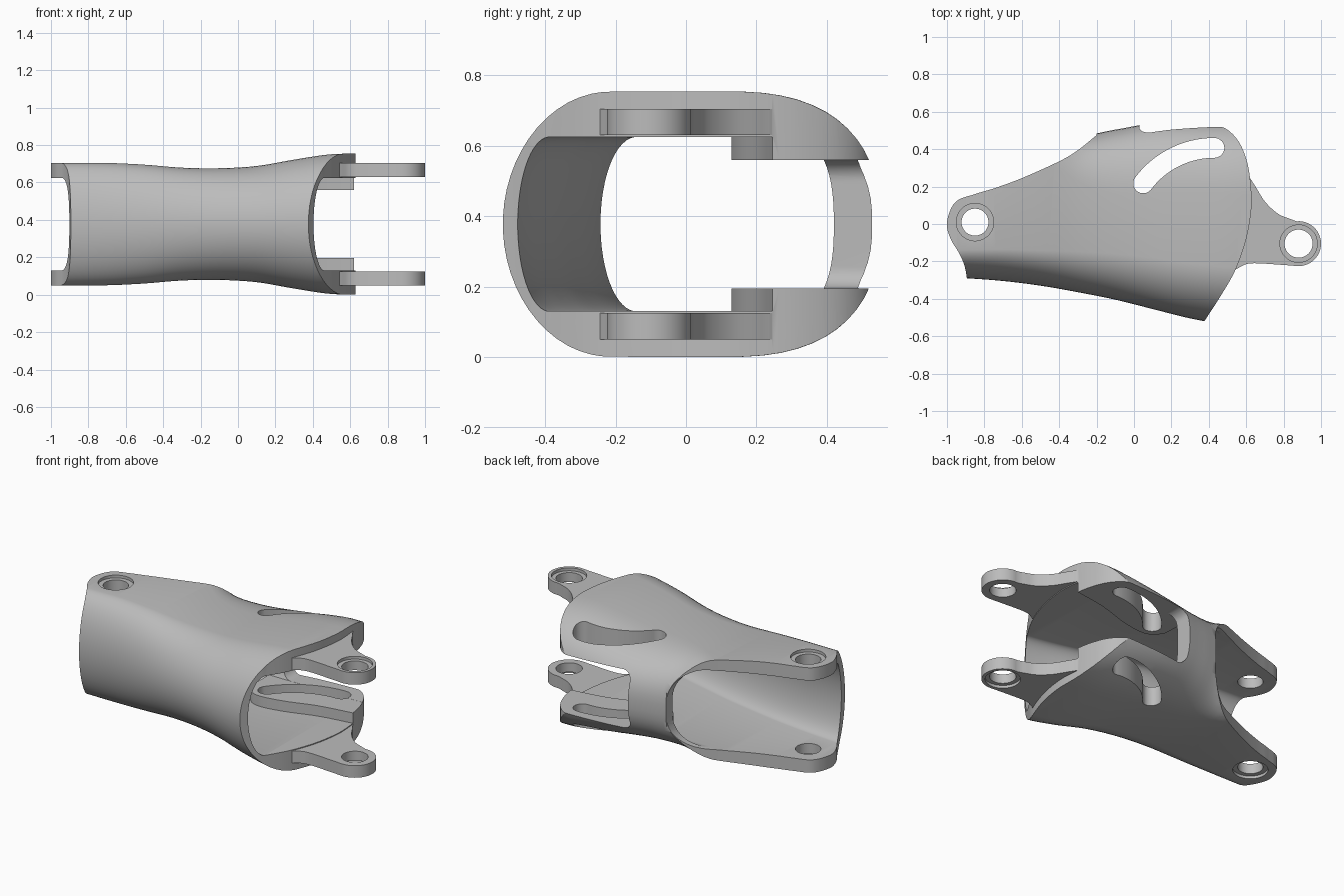
import bpy, bmesh, math
from mathutils import Vector

if "Cube" in bpy.data.objects:
    bpy.data.objects.remove(bpy.data.objects["Cube"])

MID = 0.3775       # height of the mirror plane
INNER = 0.2475     # half height of the cavity


def smooth(points, steps=6):
    """Catmull-Rom curve through points of any dimension."""
    p = [Vector(q) for q in points]
    p = [2 * p[0] - p[1]] + p + [2 * p[-1] - p[-2]]
    out = []
    for a, b, c, d in zip(p, p[1:], p[2:], p[3:]):
        for k in range(steps):
            t = k / steps
            out.append(0.5 * (2 * b + (c - a) * t + (2 * a - 5 * b + 4 * c - d) * t * t
                              + (3 * b - a - 3 * c + d) * t ** 3))
    return out + [p[-2]]


def arc(cx, cy, r, start, end, n=24):
    angles = [math.radians(start + (end - start) * i / n) for i in range(n + 1)]
    return [(cx + r * math.cos(a), cy + r * math.sin(a)) for a in angles]


def make_object(name, bm):
    bmesh.ops.recalc_face_normals(bm, faces=bm.faces)
    mesh = bpy.data.meshes.new(name)
    bm.to_mesh(mesh)
    bm.free()
    ob = bpy.data.objects.new(name, mesh)
    bpy.context.collection.objects.link(ob)
    return ob


def prism(name, outline, low, high, axis="z"):
    """Extrude an outline: xy along z, or xz along y."""
    bm = bmesh.new()
    place = (lambda p, h: (p[0], p[1], h)) if axis == "z" else (lambda p, h: (p[0], h, p[1]))
    face = bm.faces.new([bm.verts.new(place(p, low)) for p in outline])
    new = bmesh.ops.extrude_face_region(bm, geom=[face])["geom"]
    shift = Vector(place((0, 0), high - low))
    bmesh.ops.translate(bm, vec=shift, verts=[v for v in new if isinstance(v, bmesh.types.BMVert)])
    return make_object(name, bm)


def loft(name, sections, n=14):
    """Skin rounded sections given as x, front, front radius, back, back radius, half height."""
    bm = bmesh.new()
    rings = []
    for x, front, fr, back, br, h in sections:
        ring = []
        for i in range(4 * n):
            a = (i + 0.5) / (4 * n) * math.tau
            c, s = math.cos(a), math.sin(a)
            power, radius, edge = (2.5, br, back - br) if c > 0 else (2, fr, front + fr)
            y = edge + math.copysign(radius * abs(c) ** (2 / power), c)
            z = math.copysign(h * abs(s) ** (2 / power), s)
            ring.append(bm.verts.new((x, y, z)))
        rings.append(ring)
    for r, q in zip(rings, rings[1:]):
        for i in range(4 * n):
            j = (i + 1) % (4 * n)
            bm.faces.new((r[i], r[j], q[j], q[i]))
    bm.faces.new(rings[0])
    bm.faces.new(rings[-1])
    return make_object(name, bm)


def combine(ob, tool, operation):
    mod = ob.modifiers.new(operation.lower(), "BOOLEAN")
    mod.operation, mod.solver, mod.object = operation, "EXACT", tool
    bpy.context.view_layer.update()
    graph = bpy.context.evaluated_depsgraph_get()
    mesh = bpy.data.meshes.new_from_object(ob.evaluated_get(graph))
    ob.modifiers.clear()
    ob.data = mesh
    bpy.data.objects.remove(tool)


# Shell body: front, front radius, back, back radius, half height, at even steps along x
keys = [(-1.1, -.28, .15, .6, .2, .3275), (-.9, -.29, .16, .6, .2, .3275),
        (-.7, -.305, .18, .6, .2, .3275), (-.5, -.33, .2, .57, .22, .318),
        (-.3, -.365, .23, .48, .28, .302), (-.1, -.405, .26, .505, .38, .299),
        (.1, -.455, .29, .54, .42, .311), (.3, -.505, .31, .55, .43, .345),
        (.5, -.54, .33, .55, .43, .374), (.7, -.56, .34, .54, .43, .377)]
sections = smooth(keys, 5)
shell = loft("finger_shell", sections)

# Side outline trims the shell ends and the rear edge
left_edge = smooth([(-.2, .475), (-.3, .395), (-.4, .335), (-.6, .245), (-.75, .19), (-.85, .16),
                    (-.955, .117), (-1, .01), (-.98, -.08), (-.93, -.165), (-.9, -.25),
                    (-.885, -.4), (-.88, -.7)])
right_edge = smooth([(.28, -.68), (.37, -.53), (.46, -.39), (.54, -.25), (.6, -.08), (.627, .08),
                     (.625, .2), (.605, .33), (.56, .44), (.49, .51), (.4, .535), (.3, .57), (.2, .7)])
outline = left_edge + right_edge + [(.2, .8), (-.2, .8)]
combine(shell, prism("trim", outline, -1, 1), "INTERSECT")

# Cavity, leaving thick pads around the slots
inner = [(s[0], s[1] + .047, .1, .42, .13, INNER) for s in sections]
cavity = loft("cavity", inner)
pad = smooth([(-.06, .7), (-.06, .28), (-.04, .18), (.04, .13), (.2, .15), (.4, .21),
              (.58, .24), (.75, .26)]) + [(.75, .7)]
for low, high in ((.1825, .4), (-.4, -.1825)):
    combine(cavity, prism("pad", pad, low, high), "DIFFERENCE")
combine(shell, cavity, "DIFFERENCE")


# Rear openings on either side of the bridge
def opening(x, far, half, r):
    side = 1 if far > x else -1
    turn = arc(0, 0, r, 90, 180, 10)
    top = [(x + side * (r + p[0]), half - r + p[1]) for p in turn]
    return [(far, half)] + top + [(a, -b) for a, b in reversed(top)] + [(far, -half)]


combine(shell, prism("rear_opening", opening(-.2, -1.2, .2465, .19), 0, 1, "y"), "DIFFERENCE")
combine(shell, prism("flap_opening", opening(.03, .9, .182, .06), .1, 1, "y"), "DIFFERENCE")

# Hinge lugs at the right end
lug = (smooth([(.5, .27), (.6, .26), (.64, .215), (.7, .12), (.77, .055), (.84, .025)])
       + arc(.88, -.105, .12, 95, -95)
       + smooth([(.8, -.219), (.66, -.21), (.6, -.215), (.55, -.24), (.5, -.27)]))
for low, high in ((.2525, .3275), (-.3275, -.2525)):
    combine(shell, prism("lug", lug, low, high), "UNION")

# Pin holes with shallow outer counterbores
for x, y, r in ((-.85, .01, .072), (.88, -.105, .075)):
    combine(shell, prism("pin_hole", arc(x, y, r, 0, 352.5, 47), -1, 1), "DIFFERENCE")
    for low, high in ((.31, 1), (-1, -.31)):
        combine(shell, prism("counterbore", arc(x, y, .1, 0, 352.5, 47), low, high), "DIFFERENCE")

# Curved slots through both flaps
cx, cy, r, w = .43, -.07, .477, .053
end = math.radians(143)
slot = (arc(cx, cy, r + w, 90, 143) + arc(cx + r * math.cos(end), cy + r * math.sin(end), w, 150, 320, 12)
        + arc(cx, cy, r - w, 143, 90) + arc(cx, cy + r, w, -80, 80, 12))
combine(shell, prism("slot", slot, -1, 1), "DIFFERENCE")

# Finish: lift to the ground, colour and shade
for v in shell.data.vertices:
    v.co.z += MID
grey = bpy.data.materials.new("plain_grey")
grey.use_nodes = True
colour = (.5, .5, .5, 1)
grey.diffuse_color = colour
grey.node_tree.nodes["Principled BSDF"].inputs["Base Color"].default_value = colour
shell.data.materials.clear()
shell.data.materials.append(grey)
for p in shell.data.polygons:
    p.material_index = 0
bpy.ops.object.select_all(action="DESELECT")
shell.select_set(True)
bpy.context.view_layer.objects.active = shell
bpy.ops.object.shade_smooth_by_angle(angle=math.radians(35))
